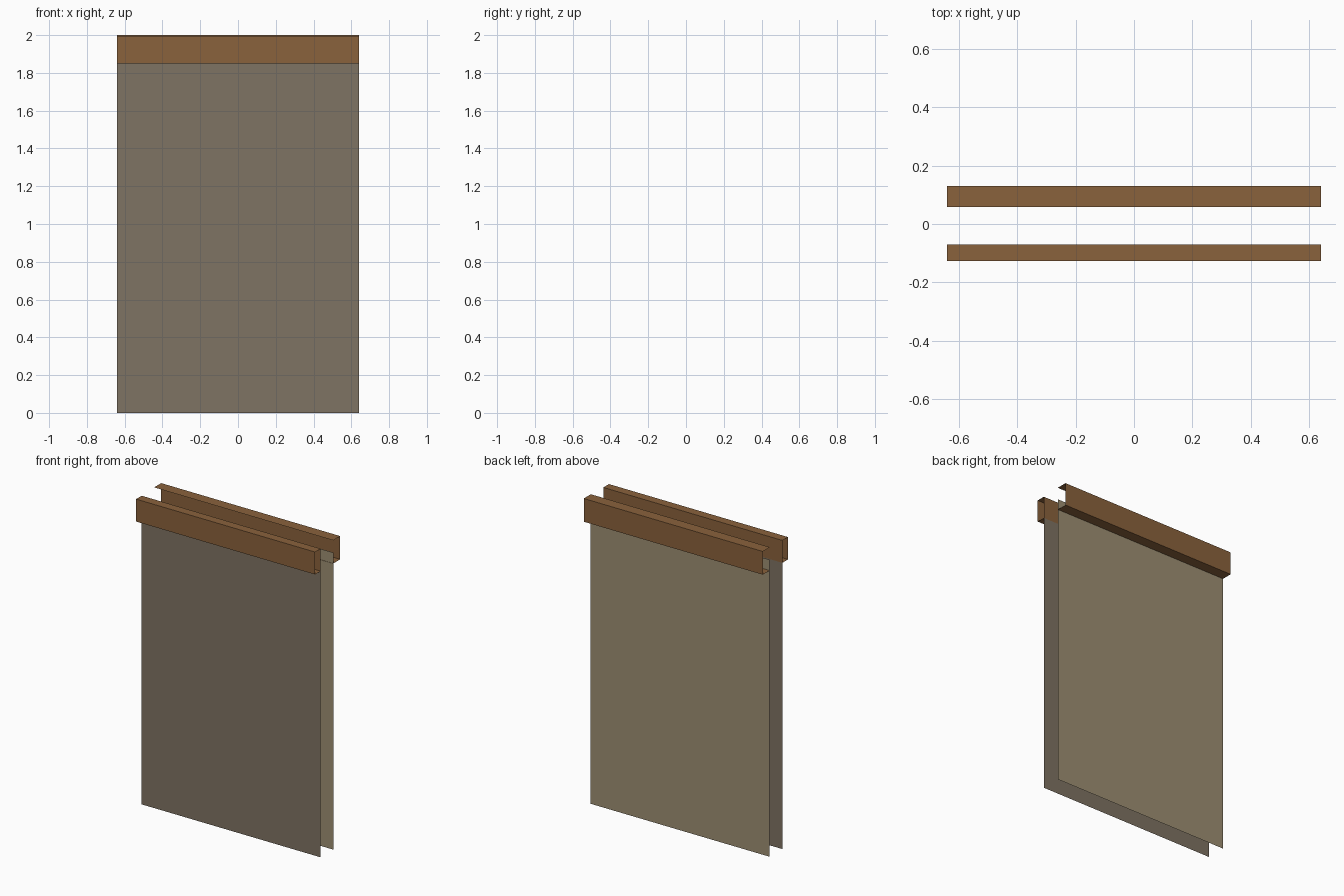
import bpy

if "Cube" in bpy.data.objects:
    bpy.data.objects.remove(bpy.data.objects["Cube"])

HALF_W = 0.64


def material(name, hex_code):
    rgb = [int(hex_code[i:i + 2], 16) / 255 for i in (0, 2, 4)]
    lin = [c / 12.92 if c <= 0.04045 else ((c + 0.055) / 1.055) ** 2.4 for c in rgb]
    m = bpy.data.materials.new(name)
    m.diffuse_color = (*lin, 1)
    m.use_nodes = True
    m.node_tree.nodes["Principled BSDF"].inputs["Base Color"].default_value = m.diffuse_color
    return m


def sheet(name, profile, mat, closed=False):
    """Sweep a (y, z) profile along x as thin sheets open at both ends."""
    n = len(profile)
    verts = [(x, y, z) for x in (-HALF_W, HALF_W) for y, z in profile]
    faces = [(i, (i + 1) % n, n + (i + 1) % n, n + i)
             for i in range(n if closed else n - 1)]
    me = bpy.data.meshes.new(name)
    me.from_pydata(verts, [], faces)
    me.materials.append(mat)
    ob = bpy.data.objects.new(name, me)
    bpy.context.collection.objects.link(ob)
    return ob


wood = material("brown_wood", "8a623c")
grey = material("grey_cloth", "7f7363")
sand = material("sand_cloth", "9d8f73")

# Hanging cloth panels
sheet("front_panel", [(-0.07, 0), (-0.07, 1.85)], grey)
sheet("back_panel", [(0.06, 0), (0.06, 1.92)], sand)

# Front rail: open-ended box tube
sheet("front_rail", [(-0.127, 1.85), (-0.127, 1.995), (-0.07, 1.995), (-0.07, 1.85)],
      wood, closed=True)

# Back rail: channel open towards the front
sheet("back_rail", [(0.058, 2.0), (0.13, 2.0), (0.13, 1.85), (0.058, 1.85)], wood)
